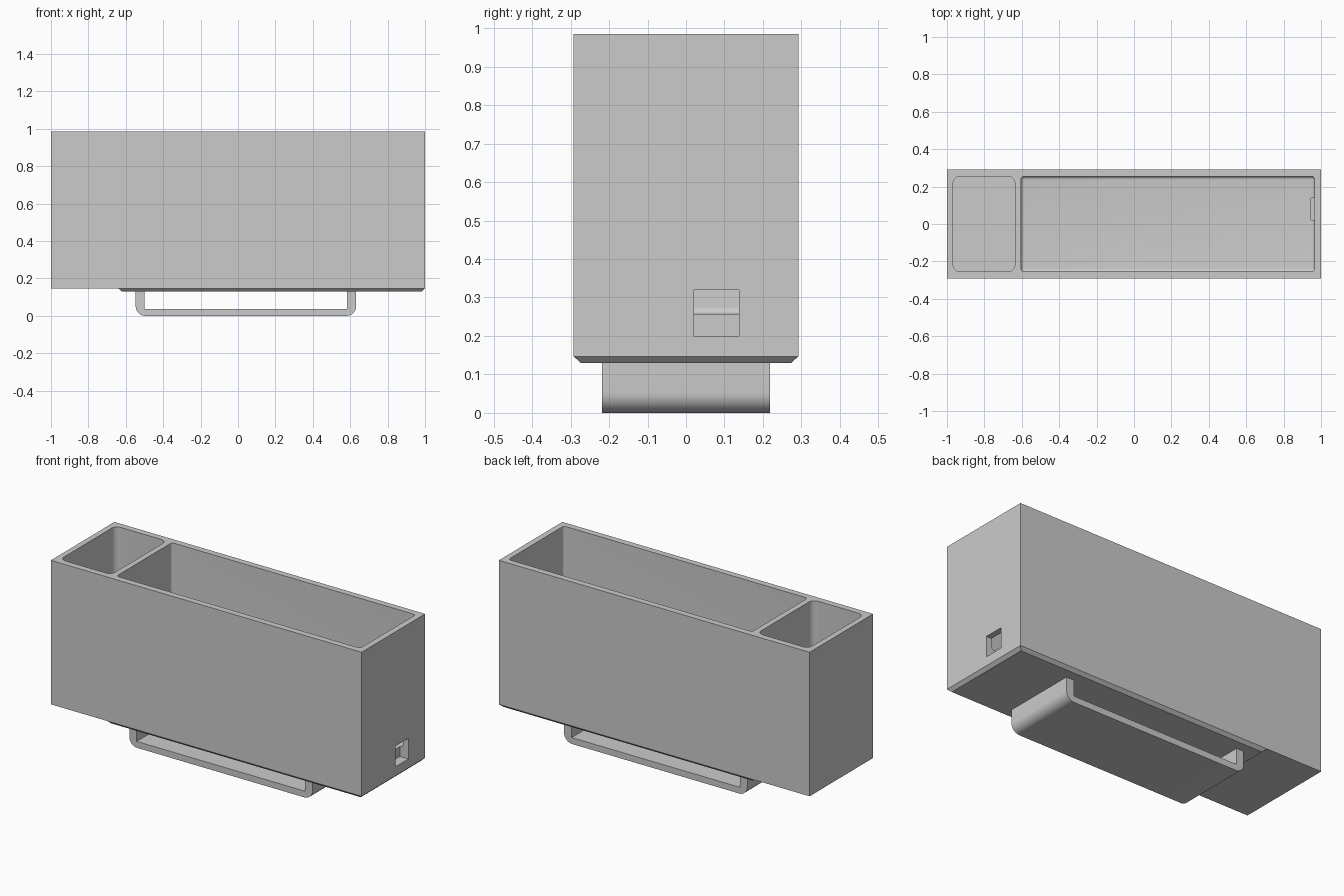
import bpy, bmesh, math

old = bpy.data.objects.get("Cube")
if old:
    bpy.data.objects.remove(old, do_unlink=True)

grey = bpy.data.materials.new("plain grey")
grey.use_nodes = True
colour = (0.6, 0.6, 0.6, 1)
grey.diffuse_color = colour
grey.node_tree.nodes["Principled BSDF"].inputs["Base Color"].default_value = colour


def finish(name, bm):
    bmesh.ops.recalc_face_normals(bm, faces=bm.faces)
    mesh = bpy.data.meshes.new(name)
    bm.to_mesh(mesh)
    bm.free()
    mesh.materials.append(grey)
    obj = bpy.data.objects.new(name, mesh)
    bpy.context.collection.objects.link(obj)
    return obj


def box(name, x, y, z, radius=0, pick=None, inset=0):
    """Box from ranges; picked edges are rounded, the bottom can taper inwards."""
    bm = bmesh.new()
    bmesh.ops.create_cube(bm, size=1)
    for v in bm.verts:
        low = v.co.z < 0
        for i, (a, b) in enumerate((x, y, z)):
            side = 1 if v.co[i] > 0 else -1
            v.co[i] = b if side > 0 else a
            if low and i < 2:
                v.co[i] -= side * inset
    if radius:
        edges = [e for e in bm.edges if pick(e)]
        bmesh.ops.bevel(bm, geom=edges, offset=radius, segments=8,
                        profile=0.5, affect='EDGES')
    return finish(name, bm)


def upright(e):
    return abs(e.verts[0].co.z - e.verts[1].co.z) > 0.01


def below_rim(e):
    return upright(e) or e.verts[0].co.z < 0.5


def smooth(obj):
    bpy.ops.object.select_all(action='DESELECT')
    obj.select_set(True)
    bpy.context.view_layer.objects.active = obj
    bpy.ops.object.shade_smooth_by_angle(angle=math.radians(30))


def cut(obj, cutter):
    mod = obj.modifiers.new("cut", 'BOOLEAN')
    mod.operation = 'DIFFERENCE'
    mod.solver = 'EXACT'
    mod.object = cutter
    bpy.ops.object.select_all(action='DESELECT')
    bpy.context.view_layer.objects.active = obj
    obj.select_set(True)
    bpy.ops.object.modifier_apply(modifier=mod.name)
    bpy.data.objects.remove(cutter, do_unlink=True)


# Main box with two open compartments and a side port
body = box("body", (-1, 1), (-0.292, 0.292), (0.147, 0.985))
cut(body, box("small_pocket", (-0.967, -0.637), (-0.255, 0.255), (0.18, 1.1),
              0.037, upright))
cut(body, box("large_pocket", (-0.604, 0.965), (-0.255, 0.255), (0.257, 1.1),
              0.018, below_rim))
cut(body, box("side_port", (0.945, 1.1), (0.021, 0.138), (0.2, 0.32)))
smooth(body)

# Base plate with chamfered rim
box("base_plate", (-0.64, 1), (-0.292, 0.292), (0.13, 0.147), inset=0.018)

# Bracket loop under the plate, rounded at its lower outer corners
left, right, radius = -0.547, 0.632, 0.052
outline = [(left, 0.131)]
for cx, start in ((left + radius, 180), (right - radius, 270)):
    for k in range(11):
        a = math.radians(start + 9 * k)
        outline.append((cx + radius * math.cos(a), radius + radius * math.sin(a)))
outline += [(right, 0.131), (0.583, 0.131), (0.583, 0.037),
            (-0.499, 0.037), (-0.499, 0.131)]
bm = bmesh.new()
face = bm.faces.new([bm.verts.new((x, -0.218, z)) for x, z in outline])
res = bmesh.ops.extrude_face_region(bm, geom=[face])
bmesh.ops.translate(bm, vec=(0, 0.436, 0),
                    verts=[g for g in res["geom"] if isinstance(g, bmesh.types.BMVert)])
smooth(finish("bracket", bm))
